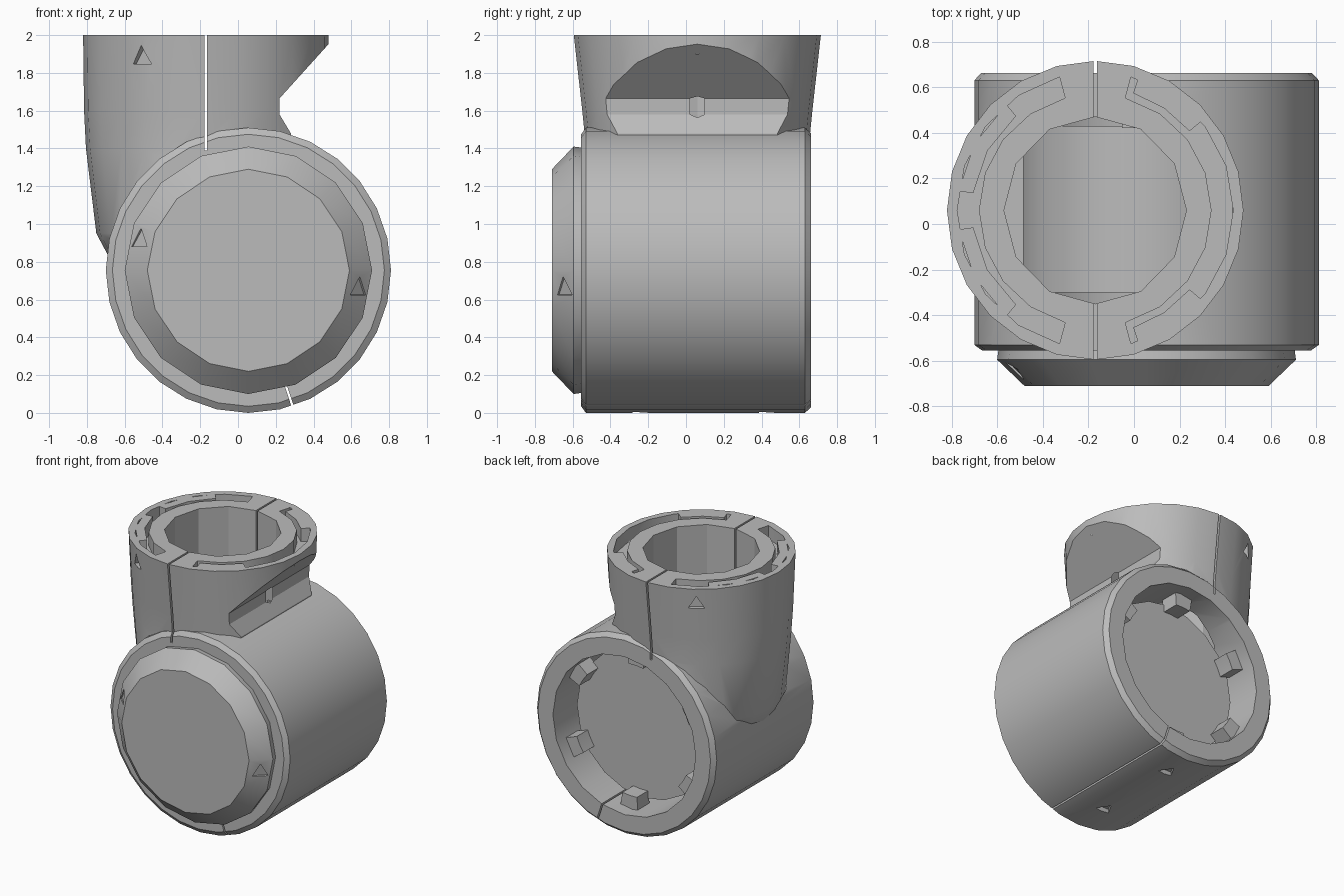
import bpy, bmesh, math
from mathutils import Matrix, Vector

if "Cube" in bpy.data.objects:
    bpy.data.objects.remove(bpy.data.objects["Cube"])

grey = bpy.data.materials.new("plain grey")
grey.use_nodes = True
grey.diffuse_color = (0.5, 0.5, 0.5, 1)
grey.node_tree.nodes["Principled BSDF"].inputs["Base Color"].default_value = (0.5, 0.5, 0.5, 1)

# Frames: the horizontal barrel runs along y, the collar along z
BARREL = Matrix.Translation((0.055, 0, 0.755)) @ Matrix.Rotation(-math.pi / 2, 4, 'X')
COLLAR = Matrix.Translation((-0.17, 0.06, 0))


def finish(bm, name, frame=Matrix()):
    bmesh.ops.recalc_face_normals(bm, faces=bm.faces)
    bm.transform(frame)
    mesh = bpy.data.meshes.new(name)
    bm.to_mesh(mesh)
    bm.free()
    mesh.materials.append(grey)
    ob = bpy.data.objects.new(name, mesh)
    bpy.context.collection.objects.link(ob)
    return ob


def loft(name, rings, sides, frame=Matrix()):
    """Stack of elliptical rings: (centre x, radius x, radius y, height)."""
    bm = bmesh.new()
    loops = []
    for cx, rx, ry, z in rings:
        angles = [2 * math.pi * i / sides for i in range(sides)]
        loops.append([bm.verts.new((cx + rx * math.cos(a), ry * math.sin(a), z)) for a in angles])
    for low, high in zip(loops, loops[1:]):
        for i in range(sides):
            j = (i + 1) % sides
            bm.faces.new((low[i], low[j], high[j], high[i]))
    bm.faces.new(loops[0])
    bm.faces.new(loops[-1])
    return finish(bm, name, frame)


def turned(name, profile, sides, frame=BARREL):
    return loft(name, [(0, r, r, z) for r, z in profile], sides, frame)


def extrude(name, outline, axis, depth, frame=Matrix()):
    """Flat outline pushed along an axis vector."""
    bm = bmesh.new()
    face = bm.faces.new([bm.verts.new(p) for p in outline])
    out = bmesh.ops.extrude_face_region(bm, geom=[face])
    verts = [v for v in out["geom"] if isinstance(v, bmesh.types.BMVert)]
    bmesh.ops.translate(bm, verts=verts, vec=Vector(axis) * depth)
    return finish(bm, name, frame)


def arc_block(name, start, end, r_in, r_out, z, height, frame=COLLAR):
    steps = max(2, round((end - start) / 18))
    angles = [math.radians(start + (end - start) * i / steps) for i in range(steps + 1)]
    pts = [(r_out * math.cos(a), r_out * math.sin(a), z) for a in angles]
    pts += [(r_in * math.cos(a), r_in * math.sin(a), z) for a in reversed(angles)]
    return extrude(name, pts, (0, 0, 1), height, frame)


def box(name, centre, size, frame=Matrix()):
    bm = bmesh.new()
    bmesh.ops.create_cube(bm, size=1)
    bm.transform(Matrix.Translation(centre) @ Matrix.Diagonal((*size, 1)))
    return finish(bm, name, frame)


def tri_cutter(place, normal):
    """Small three-sided notch cutter lying along a surface normal."""
    bm = bmesh.new()
    bmesh.ops.create_cone(bm, cap_ends=True, segments=3, radius1=0.065, radius2=0.065, depth=0.07)
    turn = Vector(normal).to_track_quat('Z', 'Y').to_matrix().to_4x4()
    return finish(bm, "notch_cutter", Matrix.Translation(place) @ turn)


def combine(target, others, operation):
    for other in others:
        mod = target.modifiers.new("join", 'BOOLEAN')
        mod.operation, mod.solver, mod.object = operation, 'EXACT', other
    graph = bpy.context.evaluated_depsgraph_get()
    mesh = bpy.data.meshes.new_from_object(target.evaluated_get(graph))
    target.modifiers.clear()
    target.data = mesh
    for other in others:
        bpy.data.objects.remove(other)


# Collar: slightly tapering upright tube, undercut on its +x side
housing = loft("elbow_housing", [(0, 0.5, 0.5, 0.8), (-0.005, 0.575, 0.59, 0.95), (0, 0.635, 0.59, 1.4),
                                 (0, 0.645, 0.61, 1.6), (0, 0.65, 0.655, 2.0)], 24, COLLAR)
undercut = extrude("undercut", [(x, -1, z) for x, z in
                   ((0.50, 1.975), (0.22, 1.665), (0.22, 1.58), (0.28, 1.48), (0.28, 1.28), (0.8, 1.28), (0.8, 1.975))],
                   (0, 1, 0), 2)
combine(housing, [undercut], 'DIFFERENCE')

# Barrel joined to the collar
barrel = turned("barrel", [(0.72, -0.555), (0.755, -0.53), (0.755, 0.63), (0.725, 0.662)], 28)
combine(housing, [barrel], 'UNION')

# Hollow barrel, bore, seams, rim grooves and notches
cuts = [turned("cavity", [(0.6, -0.5), (0.6, 0.8)], 20),
        loft("bore", [(0, 0.40, 0.41, 1.0), (0, 0.40, 0.41, 2.1)], 12, COLLAR),
        box("top_seam", (-0.17, 0, 1.74), (0.014, 2, 0.7)),
        box("bottom_seam", (0.7, 0, 0.05), (0.25, 0.012, 1.5), BARREL @ Matrix.Rotation(math.radians(72), 4, 'Z')),
        arc_block("groove", -75, 75, 0.51, 0.605, 1.9, 0.3),
        arc_block("groove", 105, 255, 0.51, 0.605, 1.9, 0.3)]
for side in (-1, 1):
    a = math.radians(122 * side)
    d = Vector((math.cos(a), math.sin(a), 0))
    cuts.append(tri_cutter(Vector((-0.17, 0.06, 1.88)) + d * 0.64, d))
for y in (-0.25, 0.42):
    cuts.append(tri_cutter((0.05, y, 0), (0, 0, -1)))
combine(housing, cuts, 'DIFFERENCE')

parts = [housing]

# Front cap with two side notches
cap = turned("front_cap", [(0.535, -0.71), (0.655, -0.595), (0.645, -0.52)], 16)
notches = []
for angle in (-11, 166):
    a = math.radians(angle)
    d = Vector((math.cos(a), 0, math.sin(a)))
    notches.append(tri_cutter(Vector((0.055, -0.66, 0.77)) + d * 0.61, d - Vector((0, 1, 0))))
combine(cap, notches, 'DIFFERENCE')
parts.append(cap)

# Inner hub seen through the bore and the rear opening
parts.append(turned("inner_hub", [(0.56, -0.30), (0.56, 0.43)], 20))

# Clip blocks in the rim grooves and in the rear opening
for start, end in ((40, 72), (130, 172), (188, 230), (288, 320)):
    parts.append(arc_block("rim_clip", start, end, 0.54, 0.605, 1.88, 0.12))
for i in range(6):
    a = 20 + 60 * i
    parts.append(arc_block("rear_clip", a, a + 14, 0.5, 0.62, 0.42, 0.14, BARREL))

bpy.ops.object.select_all(action='DESELECT')
for ob in parts:
    ob.select_set(True)
bpy.context.view_layer.objects.active = housing
bpy.ops.object.shade_smooth_by_angle(angle=math.radians(28))
